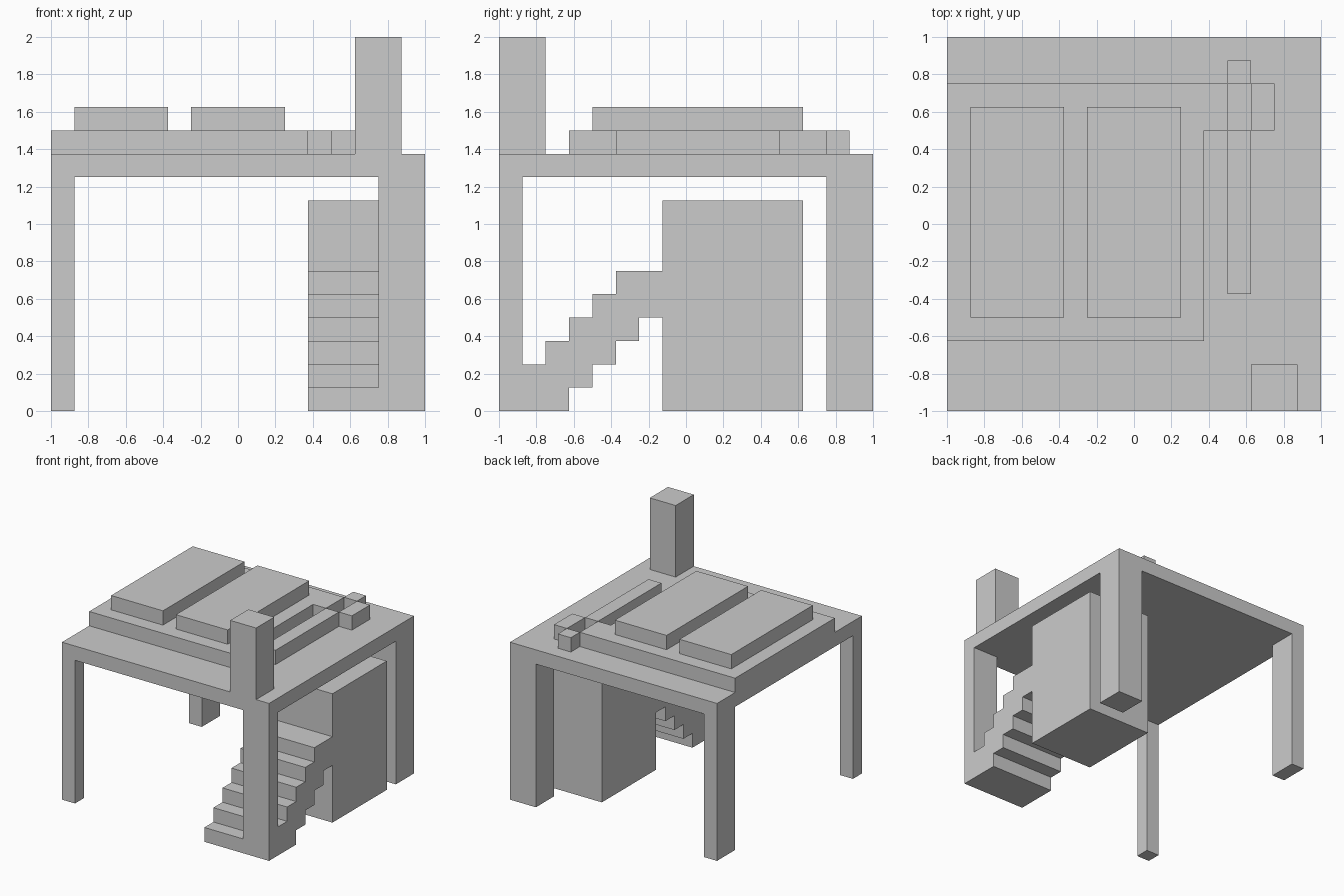
import bpy
import bmesh

if "Cube" in bpy.data.objects:
    bpy.data.objects.remove(bpy.data.objects["Cube"])

U = 0.125  # everything sits on an eighth-unit grid


def prism(name, outline, vec):
    """Extrude a closed planar outline (3D points) along vec."""
    bm = bmesh.new()
    face = bm.faces.new([bm.verts.new(p) for p in outline])
    ext = bmesh.ops.extrude_face_region(bm, geom=[face], use_keep_orig=True)
    bmesh.ops.translate(bm, vec=vec,
                        verts=[v for v in ext["geom"] if isinstance(v, bmesh.types.BMVert)])
    bmesh.ops.recalc_face_normals(bm, faces=bm.faces)
    mesh = bpy.data.meshes.new(name)
    bm.to_mesh(mesh)
    bm.free()
    obj = bpy.data.objects.new(name, mesh)
    bpy.context.collection.objects.link(obj)
    return obj


def box(name, x0, x1, y0, y1, z0, z1):
    base = [(x0, y0, z0), (x1, y0, z0), (x1, y1, z0), (x0, y1, z0)]
    return prism(name, base, (0, 0, z1 - z0))


# Main deck
box("deck", -1, 1, -1, 1, 1.25, 1.375)

# Four corner posts of differing thickness (front right stands on the stairs)
box("front_left_post", -1, -0.875, -1, -0.875, 0, 1.25)
box("front_right_post", 0.75, 1, -1, -0.875, U, 1.25)
box("back_left_post", -1, -0.875, 0.75, 1, 0, 1.25)
box("back_right_post", 0.75, 1, 0.75, 1, 0, 1.25)

# Stairs: stepped side profile, six treads with a stepped underside
profile = []
for i in range(6):
    y = -1 + i * U
    profile += [(y, i * U), (y, (i + 1) * U)]
profile += [(-U, 6 * U), (-U, 4 * U)]
for i in range(3, -1, -1):
    y = -0.625 + i * U
    profile += [(y, (i + 1) * U), (y, i * U)]
prism("stairs", [(0.375, y, z) for y, z in profile], (0.625, 0, 0))

# Block at the head of the stairs
box("landing_block", 0.375, 1, -0.125, 0.625, 0, 1.125)

# Chimney-like column on the front right corner
box("column", 0.625, 0.875, -1, -0.75, 1.375, 2)

# Raised platform with a small arm at the back right
platform = [(-1, -0.625), (0.375, -0.625), (0.375, 0.5),
            (0.5, 0.5), (0.5, 0.75), (-1, 0.75)]
prism("platform", [(x, y, 1.375) for x, y in platform], (0, 0, U))

# Rail and end pieces around the small square opening
box("rail", 0.5, 0.625, -0.375, 0.5, 1.375, 1.5)
box("rail_side_piece", 0.625, 0.75, 0.5, 0.75, 1.375, 1.5)
box("rail_end_piece", 0.5, 0.625, 0.75, 0.875, 1.375, 1.5)

# Two flat panels on the platform
for side, x in (("left", -0.875), ("right", -0.25)):
    box(side + "_panel", x, x + 0.5, -0.5, 0.625, 1.5, 1.625)
